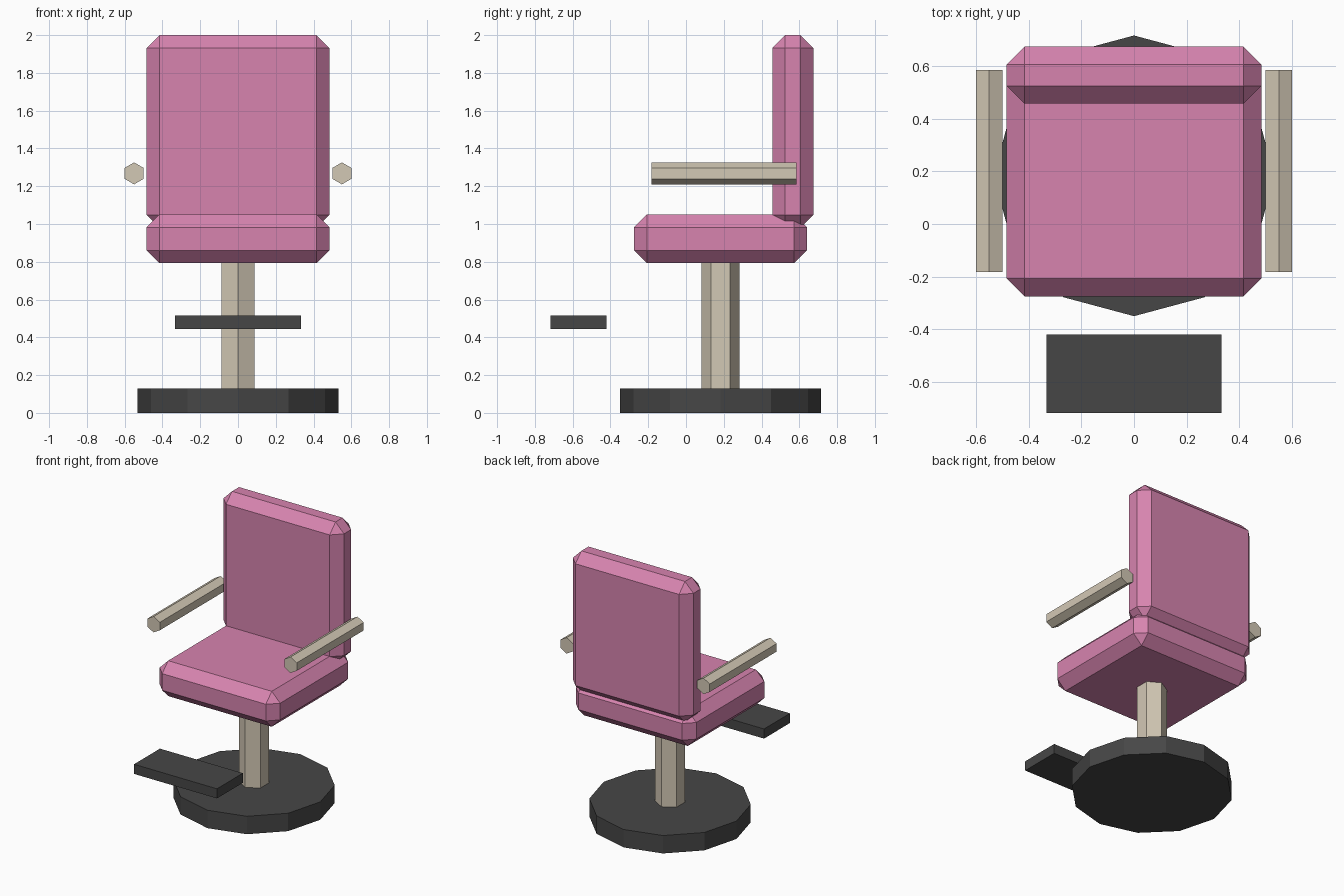
import bpy, bmesh, math
from mathutils import Matrix, Vector

if "Cube" in bpy.data.objects:
    bpy.data.objects.remove(bpy.data.objects["Cube"])


def material(name, rgb):
    m = bpy.data.materials.new(name)
    m.diffuse_color = (*rgb, 1)
    m.use_nodes = True
    m.node_tree.nodes["Principled BSDF"].inputs["Base Color"].default_value = m.diffuse_color
    return m


PINK = material("pink upholstery", (0.68, 0.23, 0.43))
CREAM = material("cream metal", (0.65, 0.58, 0.46))
DARK = material("dark grey", (0.062, 0.062, 0.062))


def finish(name, bm, mat):
    bmesh.ops.recalc_face_normals(bm, faces=bm.faces[:])
    me = bpy.data.meshes.new(name)
    bm.to_mesh(me)
    bm.free()
    me.materials.append(mat)
    ob = bpy.data.objects.new(name, me)
    bpy.context.collection.objects.link(ob)
    return ob


def box(name, lo, hi, mat, chamfer=0):
    """Box between two corners, with optional single-cut chamfers."""
    lo, hi = Vector(lo), Vector(hi)
    bm = bmesh.new()
    bmesh.ops.create_cube(bm, size=1, matrix=Matrix.Translation((lo + hi) / 2)
                          @ Matrix.Diagonal((*(hi - lo), 1)))
    if chamfer:
        bmesh.ops.bevel(bm, geom=bm.edges[:], offset=chamfer,
                        offset_type='OFFSET', segments=1, affect='EDGES')
    return finish(name, bm, mat)


def prism(name, start, end, radius, sides, mat):
    """Regular prism along z or y, with a corner on the +y or +z side."""
    start, end = Vector(start), Vector(end)
    axis = (end - start).normalized()
    up = Vector((0, 1, 0)) if abs(axis.z) > 0.5 else Vector((0, 0, 1))
    side = axis.cross(up)
    bm = bmesh.new()
    rings = []
    for c in (start, end):
        rings.append([bm.verts.new(c + radius * (math.cos(a) * up + math.sin(a) * side))
                      for a in (2 * math.pi * i / sides for i in range(sides))])
        bm.faces.new(rings[-1])
    for i in range(sides):
        j = (i + 1) % sides
        bm.faces.new((rings[0][i], rings[0][j], rings[1][j], rings[1][i]))
    return finish(name, bm, mat)


# Base disc and pedestal
CY = 0.183
prism("base", (0, CY, 0), (0, CY, 0.13), 0.533, 12, DARK)
prism("column", (0, CY, 0.12), (0, CY, 0.81), 0.1, 6, CREAM)

# Cushions
box("seat", (-0.484, -0.275, 0.793), (0.484, 0.641, 1.05), PINK, 0.068)
box("backrest", (-0.484, 0.457, 0.98), (0.484, 0.674, 2.0), PINK, 0.068)

# Floating footrest
box("footrest", (-0.333, -0.717, 0.445), (0.333, -0.42, 0.515), DARK)

# Armrests
for s, label in ((-1, "left"), (1, "right")):
    prism("armrest_" + label, (s * 0.55, -0.183, 1.268), (s * 0.55, 0.585, 1.268),
          0.058, 6, CREAM)
